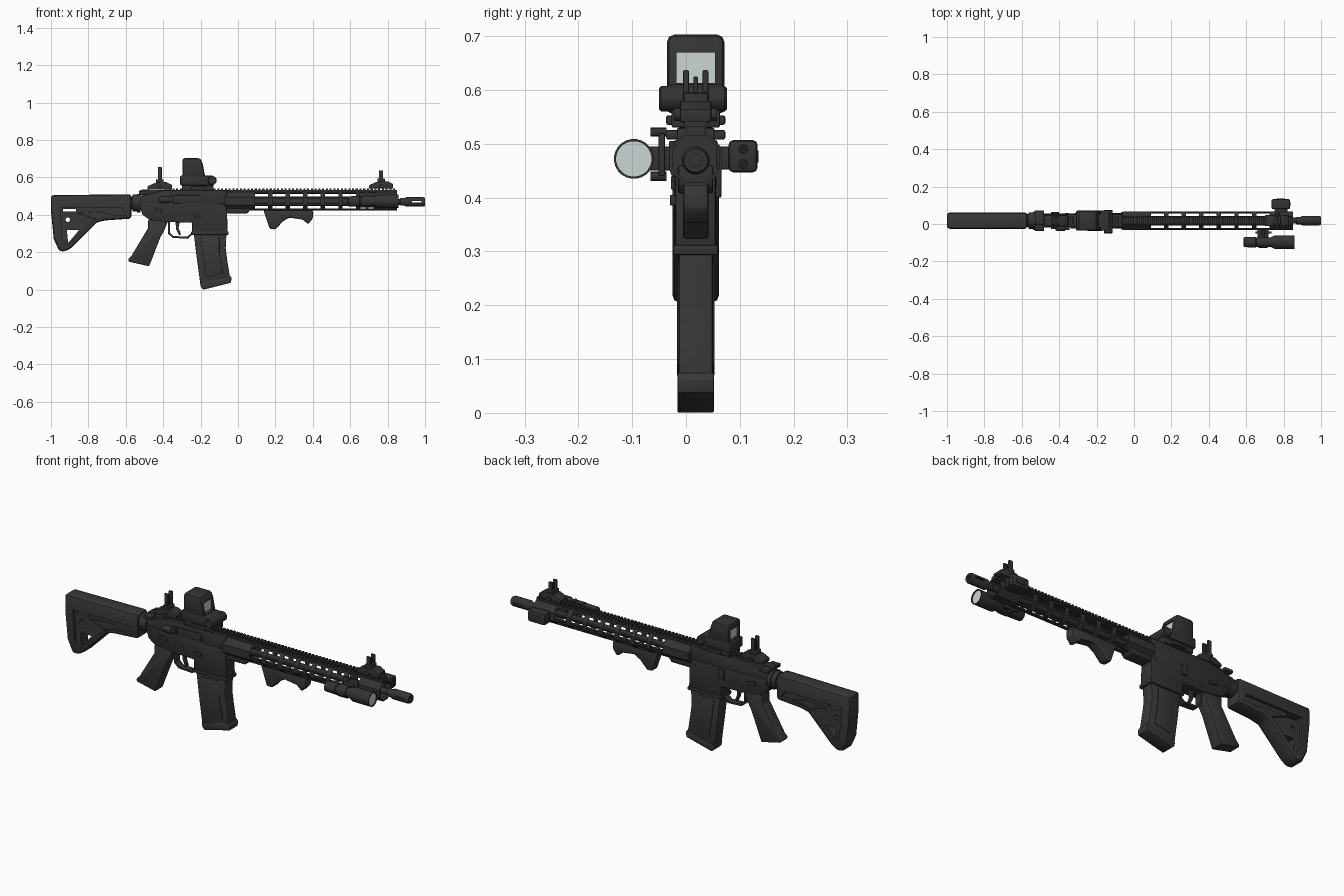
import bpy, bmesh, math
from mathutils import Matrix, Vector

if "Cube" in bpy.data.objects:
    bpy.data.objects.remove(bpy.data.objects["Cube"])

C = 0.018        # centre plane of the body
BORE = 0.469     # bore height
parts = []


def material(name, rgb):
    m = bpy.data.materials.new(name)
    m.use_nodes = True
    m.diffuse_color = (*rgb, 1)
    m.node_tree.nodes["Principled BSDF"].inputs["Base Color"].default_value = (*rgb, 1)
    return m


METAL = material("dark grey metal", (0.033, 0.033, 0.034))
POLYMER = material("dark grey polymer", (0.039, 0.039, 0.039))
BLACK = material("black", (0.014, 0.014, 0.015))
GLASS = material("pale glass", (0.6, 0.66, 0.66))


def finish(name, bm, mat, bevel=0.0):
    bmesh.ops.recalc_face_normals(bm, faces=bm.faces)
    if bevel:
        sharp = [e for e in bm.edges if e.calc_face_angle(0) > 0.5]
        bmesh.ops.bevel(bm, geom=sharp, offset=bevel, segments=2, profile=0.5,
                        affect='EDGES', clamp_overlap=True)
    me = bpy.data.meshes.new(name)
    bm.to_mesh(me)
    bm.free()
    me.materials.append(mat)
    ob = bpy.data.objects.new(name, me)
    bpy.context.collection.objects.link(ob)
    parts.append(ob)
    return ob


def prism(name, pts, width, mat=METAL, bevel=0.004, y=C):
    """Side outline (x, z) extruded across the body."""
    bm = bmesh.new()
    face = bm.faces.new([bm.verts.new((x, y - width / 2, z)) for x, z in pts])
    new = bmesh.ops.extrude_face_region(bm, geom=[face])["geom"]
    bmesh.ops.translate(bm, vec=(0, width, 0),
                        verts=[v for v in new if isinstance(v, bmesh.types.BMVert)])
    return finish(name, bm, mat, bevel)


def box(name, x0, x1, z0, z1, width, mat=METAL, bevel=0.004, y=C):
    return prism(name, [(x0, z0), (x1, z0), (x1, z1), (x0, z1)], width, mat, bevel, y)


def lathe(name, stations, origin, mat=METAL, sides=24, axis='X'):
    """Rings of (distance, radius) along an axis."""
    bm = bmesh.new()
    rings = []
    for d, r in stations:
        ring = []
        for i in range(sides):
            a = math.tau * (i + 0.5) / sides
            u, v = r * math.cos(a), r * math.sin(a)
            p = (d, u, v) if axis == 'X' else (u, d, v)
            ring.append(bm.verts.new(Vector(p) + Vector(origin)))
        rings.append(ring)
    for a, b in zip(rings, rings[1:]):
        for i in range(sides):
            j = (i + 1) % sides
            bm.faces.new((a[i], a[j], b[j], b[i]))
    bm.faces.new(rings[0])
    bm.faces.new(rings[-1])
    return finish(name, bm, mat)


def cut(ob, *cutters):
    for c in cutters:
        mod = ob.modifiers.new("cut", 'BOOLEAN')
        mod.operation, mod.solver, mod.object = 'DIFFERENCE', 'EXACT', c
    dg = bpy.context.evaluated_depsgraph_get()
    dg.update()
    me = bpy.data.meshes.new_from_object(ob.evaluated_get(dg))
    ob.modifiers.clear()
    ob.data = me
    for c in cutters:
        parts.remove(c)
        bpy.data.objects.remove(c)


def boxes(name, items, mat, bevel=0.0):
    """Many boxes in one mesh: (size, matrix)."""
    bm = bmesh.new()
    for size, mx in items:
        bmesh.ops.create_cube(bm, size=1, matrix=mx @ Matrix.Diagonal((*size, 1)))
    return finish(name, bm, mat, bevel)


# Stock: outline, side recesses, through windows and lever
stock = prism("stock", [(-1, .505), (-.57, .51), (-.57, .38), (-.71, .37), (-.755, .36),
                        (-.89, .225), (-.92, .205), (-.955, .205), (-.985, .27), (-1, .42)],
              .087, POLYMER, .014)
recess = [(-.95, .437), (-.62, .437), (-.6, .4), (-.72, .395), (-.77, .375),
          (-.912, .237), (-.94, .27)]
cut(stock, *[prism("recess", recess, .04, POLYMER, 0, C + s * .048) for s in (-1, 1)],
    prism("window", [(-.915, .318), (-.85, .318), (-.908, .25)], .2, POLYMER, 0),
    box("slot", -.935, -.865, .418, .43, .2, POLYMER, 0),
    lathe("hole", [(-.1, .012), (.1, .012)], (-.91, C, .374), POLYMER, 16, 'Y'))
prism("stock_lever", [(-.86, .41), (-.74, .417), (-.65, .397), (-.65, .383), (-.77, .378)],
      .075, POLYMER, .003)
lathe("buffer_tube", [(-.6, .035), (-.565, .035), (-.565, .045), (-.54, .045),
                      (-.54, .05), (-.52, .05)], (0, C, .463))

# Receiver
prism("lower_receiver", [(-.525, .465), (-.525, .44), (-.51, .4), (-.475, .375), (-.39, .362),
                         (-.245, .358), (-.245, .298), (-.055, .298), (-.06, .46)], .075)
prism("upper_receiver", [(-.53, .45), (-.53, .5), (-.4, .53), (-.06, .53), (-.06, .44)], .07)
box("magazine_well_lip", -.25, -.05, .293, .312, .084)
prism("charging_handle", [(-.53, .505), (-.39, .505), (-.39, .532), (-.51, .535), (-.53, .528)], .04)
box("charging_handle_latch", -.53, -.48, .508, .526, .11)
box("ejection_cover", -.34, -.2, .462, .505, .008, METAL, .002, C - .037)
prism("case_deflector", [(-.385, .47), (-.345, .47), (-.345, .505), (-.36, .505)], .02, METAL,
      .003, C - .04)
lathe("forward_assist", [(-.42, .016), (-.405, .018), (-.37, .018)], (0, C - .038, .48), METAL, 12)
box("bolt_catch", -.265, -.235, .4, .455, .012, METAL, .003, C + .042)
box("magazine_release", -.235, -.2, .385, .405, .012, METAL, .003, C - .042)
for s in (-1, 1):
    prism("selector_lever", [(-.445, .42), (-.4, .415), (-.4, .43), (-.445, .44)], .01, METAL, .002,
          C + s * .041)
for x, z in ((-.5, .44), (-.36, .4), (-.31, .4), (-.085, .43)):
    lathe("receiver_pin", [(-.04, .009), (.04, .009)], (x, C, z), METAL, 12, 'Y')

# Trigger, guard and pistol grip
prism("trigger_guard", [(-.375, .365), (-.375, .3), (-.35, .277), (-.268, .272), (-.243, .295),
                        (-.243, .308), (-.272, .283), (-.345, .287), (-.364, .305),
                        (-.364, .365)], .035, METAL, .001)
prism("trigger", [(-.335, .365), (-.31, .365), (-.318, .33), (-.305, .295), (-.315, .29),
                  (-.33, .32)], .018, METAL, .002)
prism("pistol_grip", [(-.48, .375), (-.375, .365), (-.395, .315), (-.415, .28), (-.475, .125),
                      (-.585, .15), (-.588, .162), (-.57, .18), (-.48, .33)], .066, POLYMER, .012)

# Magazine
prism("magazine", [(-.24, .33), (-.06, .33), (-.066, .22), (-.058, .16), (-.042, .06),
                   (-.2, .02), (-.222, .18)], .064, POLYMER, .005)
prism("magazine_base", [(-.203, .035), (-.042, .075), (-.034, .062), (-.038, .037), (-.185, 0),
                        (-.198, .012)], .068, POLYMER, .003)
prism("magazine_panel", [(-.2, .28), (-.1, .28), (-.1, .2), (-.08, .09), (-.17, .068),
                         (-.188, .18)], .07, POLYMER, .003)

# Handguard: hollow octagon with slots on seven sides
ang = math.cos(math.pi / 8)
ro, ri = .049 / ang, .043 / ang
guard = lathe("handguard", [(-.06, ri), (-.06, ro), (.85, ro), (.85, ri)], (0, C, .472), METAL, 8)
bm = bmesh.new()
bm.from_mesh(guard.data)
caps = [f for f in bm.faces if len(f.verts) == 8]
bmesh.ops.delete(bm, geom=caps, context='FACES')
bmesh.ops.bridge_loops(bm, edges=[e for e in bm.edges if e.is_boundary])
bmesh.ops.recalc_face_normals(bm, faces=bm.faces)
bm.to_mesh(guard.data)
bm.free()
slots = []
for i in range(7):
    for k in (0, 1, 3, 4, 5, 6, 7):
        turn = Matrix.Rotation(k * math.pi / 4, 4, 'X')
        place = Matrix.Translation((.125 + i * .094, C, .472))
        slots.append(((.07, .03, .025), place @ turn @ Matrix.Translation((0, .05, 0))))
cut(guard, boxes("slots", slots, METAL))
prism("handguard_clamp", [(-.06, .46), (-.06, .408), (.05, .408), (.065, .425), (.065, .46)], .065)
lathe("handguard_collar", [(-.07, .051), (.06, .051)], (0, C, .472), METAL, 8)

# Top rail with teeth
box("rail_base", -.4, .85, .515, .532, .034, METAL, 0)
boxes("rail_teeth", [((.011, .042, .014), Matrix.Translation((-.385 + i * .02, C, .535)))
                     for i in range(62)], METAL)

# Barrel and muzzle
lathe("barrel", [(-.06, .016), (.9, .016)], (0, C, BORE), METAL, 16)
muzzle = lathe("muzzle_device", [(.865, .015), (.87, .02), (.89, .02), (.9, .026), (.99, .026),
                                 (1, .022), (1, .011), (.91, .011)], (0, C, BORE), METAL, 20)
ports = [((.05, .1, .008), Matrix.Translation((.955, C, BORE)) @ Matrix.Rotation(a, 4, 'X'))
         for a in (0,)]
cut(muzzle, boxes("ports", ports, METAL))

# Angled foregrip
prism("foregrip", [(.136, .425), (.4, .425), (.4, .38), (.375, .35), (.345, .375), (.275, .385),
                   (.24, .365), (.2, .322), (.17, .325)], .048, POLYMER, .007)

# Iron sights: base, two wings and a centre post
for name, x, z, top in (("front_sight", .765, .54, .637), ("rear_sight", -.418, .535, .655)):
    prism(name + "_base", [(x - .065, z), (x - .065, z + .018), (x - .025, z + .036),
                           (x + .035, z + .04), (x + .065, z + .024), (x + .065, z)], .058)
    for s in (-1, 1):
        box(name + "_wing", x - .011, x + .011, z + .025, top, .011, METAL, .003, C + s * .018)
    box(name + "_post", x - .007, x + .007, z + .025, top - .012, .008, METAL, .002)
    box(name + "_hinge", x - .02, x + .02, z + .025, z + .055, .046)
    lathe(name + "_screw", [(-.04, .012), (.04, .012)], (x, C, z + .014), METAL, 12, 'Y')

# Reflex optic: mount, body, battery tube and windowed hood
box("optic_mount", -.3, -.13, .53, .565, .09)
box("optic_clamp", -.25, -.17, .535, .553, .11)
box("optic_body", -.31, -.13, .557, .61, .108, METAL, .008)
lathe("optic_battery_tube", [(-.068, .02), (-.064, .024), (.054, .024), (.058, .02)],
      (-.138, C, .584), METAL, 20, 'Y')
hood = prism("optic_hood", [(-.298, .595), (-.298, .703), (-.2, .703), (-.188, .67),
                            (-.174, .595)], .107, METAL, .014)
cut(hood, box("optic_opening", -.4, -.1, .613, .67, .072, METAL, 0))
for x in (-.285, -.2):
    box("optic_glass", x, x + .004, .611, .672, .076, GLASS, 0)

# Weapon light on the right side
light = (0, -.097, .472)
lathe("light_body", [(.585, .02), (.59, .027), (.65, .029), (.655, .025), (.73, .025), (.755, .037),
                     (.858, .037), (.858, .033), (.848, .033)], light)
lathe("light_lens", [(.846, .033), (.852, .033)], light, GLASS)
lathe("light_clamp", [(.665, .031), (.715, .031)], light, METAL, 16)
box("light_arm", .66, .72, .45, .495, .045, METAL, .004, -.05)
box("light_bracket", .65, .735, .44, .52, .012, METAL, .003, -.045)
for z in (.522, .44):
    lathe("light_screw", [(-.015, .009), (.015, .009)], (.69, -.051, z), METAL, 12, 'Y')

# Aiming module on the left side
box("aiming_module", .735, .835, .447, .507, .054, METAL, .009, .106)
box("aiming_module_mount", .75, .82, .452, .495, .03, METAL, .003, .072)
box("aiming_module_button", .76, .81, .465, .488, .01, METAL, .002, .13)
for z in (.462, .49):
    lathe("aiming_module_aperture", [(.83, .009), (.838, .009)], (0, .106, z), BLACK, 16)

# Smooth shading with sharp edges kept
bpy.ops.object.select_all(action='DESELECT')
for ob in parts:
    ob.select_set(True)
bpy.context.view_layer.objects.active = parts[0]
bpy.ops.object.shade_smooth_by_angle(angle=math.radians(30))
